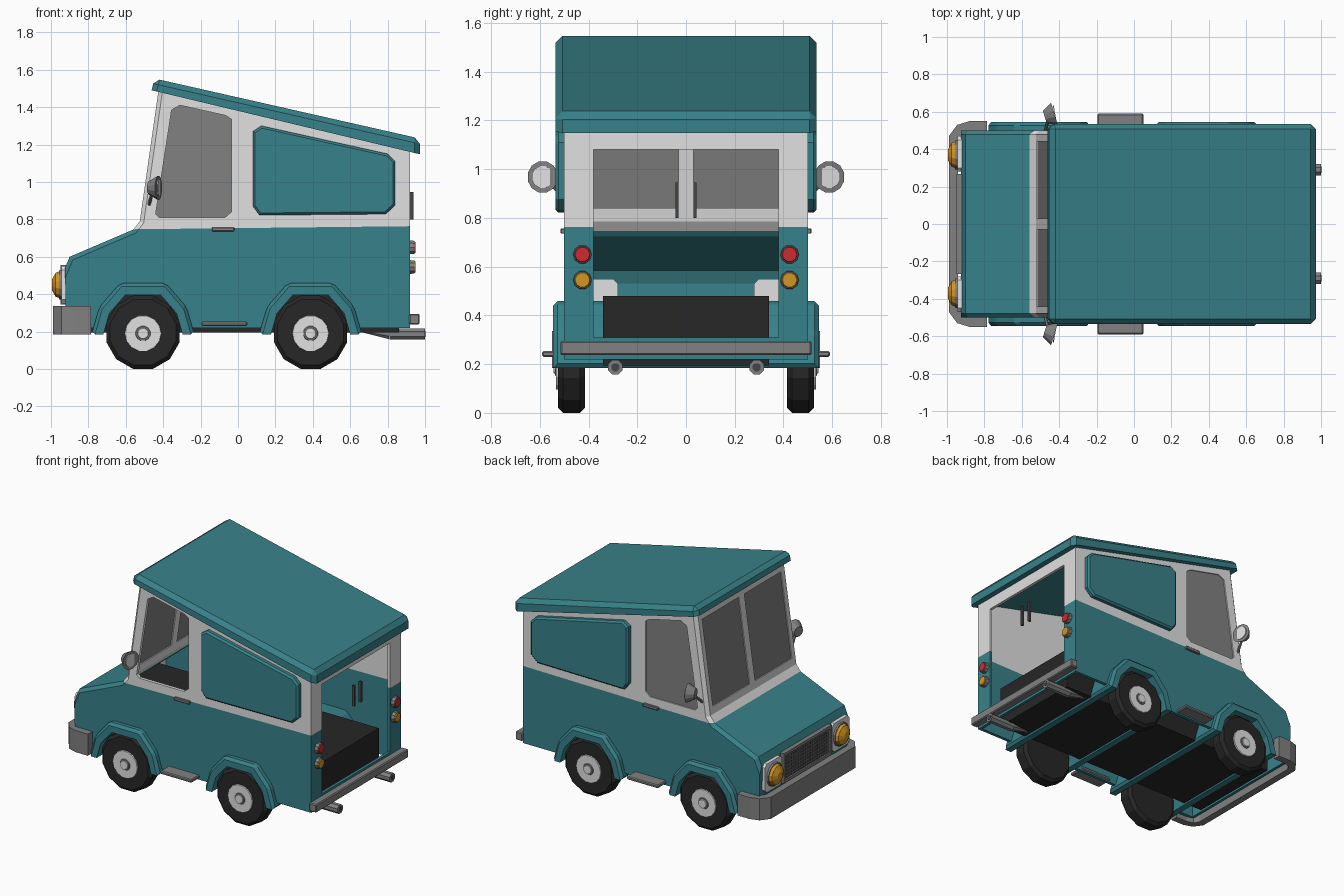
import bpy, bmesh, math
from mathutils import Vector, Matrix

if "Cube" in bpy.data.objects:
    bpy.data.objects.remove(bpy.data.objects["Cube"])


def mat(name, r, g, b):
    m = bpy.data.materials.new(name)
    m.diffuse_color = (r, g, b, 1)
    m.use_nodes = True
    m.node_tree.nodes["Principled BSDF"].inputs["Base Color"].default_value = m.diffuse_color
    return m


TEAL = mat("teal paint", .039, .222, .254)
WHITE = mat("off white paint", .75, .75, .75)
GREY = mat("grey metal", .22, .22, .22)
GLASS = mat("grey glass", .22, .22, .22)
BLACK = mat("black rubber", .02, .02, .02)
DARK = mat("dark grille", .06, .06, .06)
AMBER = mat("amber lens", .65, .30, .018)
RED = mat("red lens", .60, .025, .03)


def finish(name, bm, m):
    bmesh.ops.recalc_face_normals(bm, faces=bm.faces)
    me = bpy.data.meshes.new(name)
    bm.to_mesh(me)
    bm.free()
    if m:
        me.materials.append(m)
    ob = bpy.data.objects.new(name, me)
    bpy.context.collection.objects.link(ob)
    return ob


def prism(name, pts, axis, lo, hi, m, bevel=0, rule=None):
    """Extrude a 2D outline along an axis; rule picks the edges to chamfer."""
    put = {'x': lambda a, b, t: (t, a, b), 'y': lambda a, b, t: (a, t, b),
           'z': lambda a, b, t: (a, b, t)}[axis]
    bm = bmesh.new()
    v0 = [bm.verts.new(put(a, b, lo)) for a, b in pts]
    v1 = [bm.verts.new(put(a, b, hi)) for a, b in pts]
    bm.faces.new(v0)
    bm.faces.new(v1[::-1])
    n = len(pts)
    for i in range(n):
        j = (i + 1) % n
        bm.faces.new((v0[i], v1[i], v1[j], v0[j]))
    bmesh.ops.recalc_face_normals(bm, faces=bm.faces)
    if bevel:
        edges = [e for e in bm.edges if rule is None or rule(e)]
        bmesh.ops.bevel(bm, geom=edges, offset=bevel, segments=1, affect='EDGES')
    return finish(name, bm, m)


def box(name, x0, x1, y0, y1, z0, z1, m, bevel=0):
    return prism(name, [(x0, z0), (x1, z0), (x1, z1), (x0, z1)], 'y',
                 min(y0, y1), max(y0, y1), m, bevel)


def cyl(name, a, b, r1, r2, segs, m, bevel=0):
    """Cylinder or cone from point a to point b."""
    a, b = Vector(a), Vector(b)
    d = b - a
    bm = bmesh.new()
    bmesh.ops.create_cone(bm, cap_ends=True, segments=segs, radius1=r1, radius2=r2, depth=d.length)
    if bevel:
        rim = [e for e in bm.edges if abs(e.verts[0].co.z - e.verts[1].co.z) < 1e-5]
        bmesh.ops.bevel(bm, geom=rim, offset=bevel, segments=1, affect='EDGES')
    bm.transform(Matrix.Translation((a + b) / 2) @ d.to_track_quat('Z', 'Y').to_matrix().to_4x4()
                 @ Matrix.Rotation(math.pi / segs, 4, 'Z'))
    return finish(name, bm, m)


def arch_pts(cx, s):
    ring = [(0, .275), (32, .275), (66, .30), (114, .30), (148, .275), (180, .275)]
    return [(cx + s * r * math.cos(math.radians(a)), .185 + s * r * math.sin(math.radians(a)))
            for a, r in ring]


WHEELS = {"front": -.508, "rear": .388}
SIDE_WINDOW = [(-.44, .83), (-.42, .81), (-.07, .81), (-.035, .84), (-.035, 1.335),
               (-.065, 1.355), (-.31, 1.41), (-.355, 1.385)]


def shield_x(z):
    return -.525 + (z - .79) / 7


# Hollow body shell: outer profile minus interior, windows, rear door and wheel wells
outer = [(-.92, .22), (-.925, .54), (-.90, .60), (-.56, .745), (-.525, .79),
         (-.425, 1.49), (.92, 1.17), (.92, .22)]
body = prism("body_shell", outer, 'y', -.5, .5, TEAL, .022,
             lambda e: abs(e.verts[0].co.y - e.verts[1].co.y) < 1e-5
             and max(v.co.x for v in e.verts) < -.4 and min(v.co.z for v in e.verts) > .5)
inner = [(-.90, .1), (-.905, .53), (-.885, .585), (-.55, .723), (-.505, .785),
         (-.375, 1.7), (.90, 1.7), (.90, .1)]
cutters = [prism("cut_inside", inner, 'y', -.478, .478, None),
           prism("cut_side_windows", SIDE_WINDOW, 'y', -.7, .7, None),
           box("cut_rear_door", .8, 1.0, -.38, .38, .31, 1.08, None)]
for s in (-1, 1):
    ys = sorted((s * .03, s * .44))
    cutters.append(prism("cut_windshield", [(shield_x(z) + d, z) for z, d in
                   ((.84, -.06), (.84, .06), (1.43, .06), (1.43, -.06))], 'y', *ys, None))
for cx in WHEELS.values():
    well = arch_pts(cx, .88)
    cutters.append(prism("cut_well", [(well[0][0], .05)] + well + [(well[-1][0], .05)],
                         'y', -.7, .7, None))
for c in cutters:
    c.hide_render = True
    mod = body.modifiers.new("cut", 'BOOLEAN')
    mod.operation, mod.solver, mod.object = 'DIFFERENCE', 'EXACT', c
bpy.context.view_layer.update()
cut_mesh = bpy.data.meshes.new_from_object(body.evaluated_get(bpy.context.evaluated_depsgraph_get()))
body.modifiers.clear()
for c in cutters:
    bpy.data.objects.remove(c)

# Two-tone paint: white above the waistline, which rises slightly to the rear
cut_mesh.materials.clear()
cut_mesh.materials.append(TEAL)
cut_mesh.materials.append(WHITE)
waist, up = Vector((0, 0, .753)), Vector((-.011, 0, 1))
bm = bmesh.new()
bm.from_mesh(cut_mesh)
bmesh.ops.triangulate(bm, faces=bm.faces)
bmesh.ops.bisect_plane(bm, geom=bm.verts[:] + bm.edges[:] + bm.faces[:], plane_co=waist, plane_no=up)
for f in bm.faces:
    f.material_index = 1 if (f.calc_center_median() - waist).dot(up) > 0 else 0
bm.to_mesh(cut_mesh)
bm.free()
body.data = cut_mesh

# Sloping roof slab, chamfered on the top rim and corners
prism("roof", [(-.462, 1.49), (.972, 1.148), (.972, 1.232), (-.447, 1.553)], 'y', -.535, .535, TEAL, .028,
      lambda e: sum(v.co.z > 1.5 or abs(v.co.z - 1.232) < 1e-4 for v in e.verts) >= 1)

# Glass: far side window and two windshield panes
prism("side_glass", SIDE_WINDOW, 'y', .485, .492, GLASS)
for s in (-1, 1):
    prism("windshield_pane", [(shield_x(z) + d, z) for z, d in
          ((.84, .006), (.84, .013), (1.43, .013), (1.43, .006))], 'y', *sorted((s * .03, s * .44)), GLASS)

# Black underfloor
box("underfloor", -.86, .86, -.34, .34, .195, .48, BLACK)

# Wheel arches spanning the full width, and wheels
for pos, cx in WHEELS.items():
    o, i = arch_pts(cx, 1), arch_pts(cx, .77)
    prism(pos + "_wheel_arch", o + i[::-1], 'y', -.545, .545, TEAL, .018,
          lambda e: all(abs(abs(v.co.y) - .545) < 1e-4 and
                        math.hypot(v.co.x - cx, v.co.z - .185) > .25 for v in e.verts))
    for s in (-1, 1):
        cyl(pos + "_tyre", (cx, s * .415, .196), (cx, s * .525, .196), .203, .203, 12, BLACK, .02)
        cyl(pos + "_hub", (cx, s * .50, .19), (cx, s * .533, .19), .102, .096, 14, WHITE)
        cyl(pos + "_hub_ring", (cx, s * .53, .19), (cx, s * .538, .19), .042, .038, 12, GREY)
        cyl(pos + "_hub_cap", (cx, s * .53, .19), (cx, s * .543, .19), .034, .028, 12, WHITE)

# Wrap-around front bumper and straight rear bumper
half = [(-.785, .55), (-.88, .55), (-.945, .53), (-.99, .47)]
inside = [(-.94, .45), (-.92, .485), (-.87, .50), (-.785, .50)]
u = half[:]
u += [(x, -y) for x, y in reversed(half)]
u += [(x, -y) for x, y in reversed(inside)] + inside
prism("front_bumper", u, 'z', .185, .337, GREY)
box("rear_bumper", .915, .97, -.515, .515, .237, .295, GREY, .006)

# Grille with frame and mesh bars
box("grille_panel", -.938, -.915, -.26, .26, .35, .55, DARK)
for z in (.355, .545):
    box("grille_frame", -.95, -.92, -.265, .265, z - .01, z + .01, GREY)
for y in (-.257, .257):
    box("grille_frame", -.95, -.92, y - .01, y + .01, .345, .555, GREY)
for k in range(1, 8):
    z = .355 + k * .19 / 8
    box("grille_slat", -.943, -.93, -.25, .25, z - .003, z + .003, GREY)
for k in range(-9, 10):
    box("grille_bar", -.942, -.93, k * .026 - .003, k * .026 + .003, .36, .54, GREY)

for s in (-1, 1):
    # Rear side panels standing proud of the wall
    prism("side_panel", [(.08, .87), (.115, .822), (.79, .828), (.84, .875), (.84, 1.11),
                         (.80, 1.15), (.125, 1.30), (.08, 1.27)], 'y', *sorted((s * .49, s * .535)),
          TEAL, .012, lambda e: all(abs(v.co.y) > .53 for v in e.verts))
    # Headlights
    prism("headlight_plate", [(s * y, z) for y, z in
          ((.28, .37), (.30, .35), (.45, .35), (.47, .37), (.47, .53), (.45, .55), (.30, .55), (.28, .53))],
          'x', -.945, -.89, WHITE)
    cyl("headlight_ring", (-.935, s * .37, .45), (-.957, s * .37, .45), .085, .08, 12, GREY)
    cyl("headlight_lens", (-.95, s * .37, .45), (-.975, s * .37, .45), .076, .066, 12, AMBER)
    cyl("headlight_tip", (-.975, s * .37, .45), (-.995, s * .37, .45), .066, .03, 12, AMBER)
    # Tail lights: grey housing with a lens set in its end
    for nm, z, m in (("brake_light", .65, RED), ("turn_light", .545, AMBER)):
        cyl(nm + "_rim", (.91, s * .425, z), (.944, s * .425, z), .039, .037, 10, GREY)
        cyl(nm, (.94, s * .425, z), (.95, s * .425, z), .035, .03, 10, m)
    # Door handles, side steps, exhausts
    box("side_door_handle", -.14, -.02, s * .49, s * .515, .735, .757, GREY, .004)
    box("rear_door_handle", .92, .938, s * .037 - .007, s * .037 + .007, .80, .945, DARK)
    box("side_step", -.195, .05, s * .47, s * .59, .23, .253, GREY, .006)
    cyl("exhaust_pipe", (.67, s * .29, .205), (.81, s * .29, .187), .012, .03, 8, GREY)
    cyl("exhaust_tip", (.81, s * .29, .187), (1.0, s * .29, .187), .032, .032, 8, GREY)
    cyl("exhaust_bore", (.99, s * .29, .187), (1.002, s * .29, .187), .018, .018, 8, DARK)
    # Mirrors
    cyl("mirror_stalk", (-.475, s * .495, .88), (-.455, s * .575, .96), .009, .009, 6, GREY)
    cyl("mirror_shell", (-.477, s * .572, .968), (-.425, s * .588, .968), .035, .066, 12, GREY)
    cyl("mirror_face", (-.427, s * .588, .968), (-.421, s * .589, .968), .046, .046, 12, WHITE)
